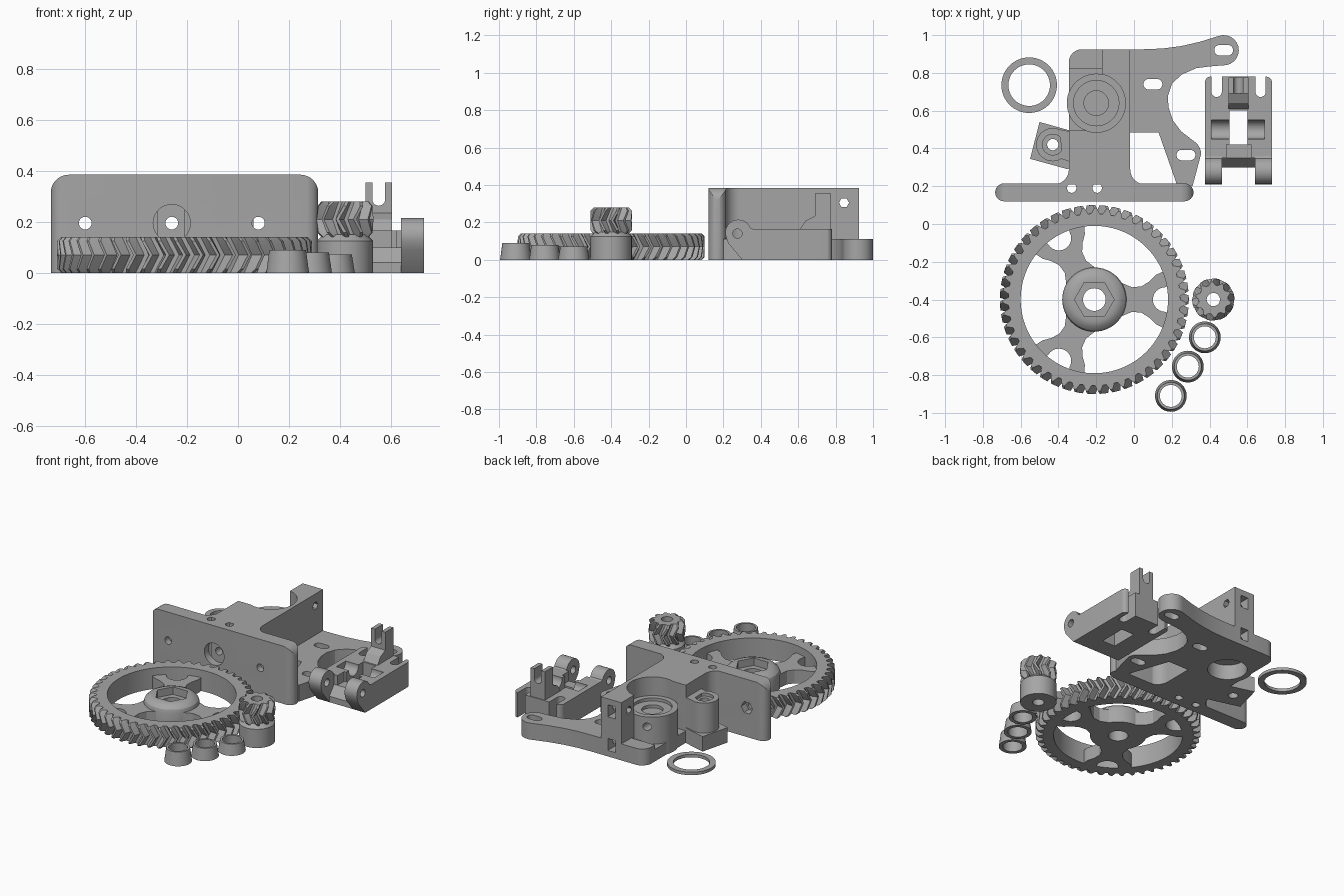
import bpy, bmesh
from math import sin, cos, pi, radians
from mathutils import Vector, Matrix

cube = bpy.data.objects.get("Cube")
if cube:
    bpy.data.objects.remove(cube)

grey = bpy.data.materials.new("plain_grey")
grey.use_nodes = True
colour = (0.38, 0.38, 0.38, 1)
grey.diffuse_color = colour
grey.node_tree.nodes["Principled BSDF"].inputs["Base Color"].default_value = colour
parts = []


# --- helpers ---
def finish(name, bm):
    bmesh.ops.remove_doubles(bm, verts=bm.verts, dist=1e-5)
    bmesh.ops.recalc_face_normals(bm, faces=bm.faces)
    mesh = bpy.data.meshes.new(name)
    bm.to_mesh(mesh)
    bm.free()
    mesh.materials.clear()
    mesh.materials.append(grey)
    obj = bpy.data.objects.new(name, mesh)
    bpy.context.collection.objects.link(obj)
    parts.append(obj)
    return obj


def evaluated_mesh(obj):
    deps = bpy.context.evaluated_depsgraph_get()
    deps.update()
    return bpy.data.meshes.new_from_object(obj.evaluated_get(deps))


def arc(cx, cy, r, a0=0, a1=360, n=12):
    return [(cx + r * cos(radians(a0 + (a1 - a0) * i / n)),
             cy + r * sin(radians(a0 + (a1 - a0) * i / n))) for i in range(n + 1)]


def circle(cx, cy, r, n=40):
    return arc(cx, cy, r, n=n)[:-1]


def slot(cx, cy, half, r):
    return arc(cx + half, cy, r, -90, 90) + arc(cx - half, cy, r, 90, 270)


def rect(x0, y0, x1, y1):
    return [(x0, y0), (x1, y0), (x1, y1), (x0, y1)]


def turned(points, degrees):
    return [(Matrix.Rotation(radians(degrees), 2) @ Vector(p))[:] for p in points]


def plate(name, loops, lo, hi, axis="z"):
    """Filled outline with holes, extruded from lo to hi along an axis."""
    curve = bpy.data.curves.new(name, "CURVE")
    curve.dimensions, curve.fill_mode, curve.extrude = "2D", "BOTH", (hi - lo) / 2
    for loop in loops:
        spline = curve.splines.new("POLY")
        spline.points.add(len(loop) - 1)
        for point, (a, b) in zip(spline.points, loop):
            point.co = (a, b, 0, 1)
        spline.use_cyclic_u = True
    temp = bpy.data.objects.new(name, curve)
    bpy.context.collection.objects.link(temp)
    mesh = evaluated_mesh(temp)
    bpy.data.objects.remove(temp)
    bm = bmesh.new()
    bm.from_mesh(mesh)
    bpy.data.meshes.remove(mesh)
    for v in bm.verts:
        a, b, c = v.co.x, v.co.y, v.co.z + (lo + hi) / 2
        v.co = {"z": (a, b, c), "x": (c, a, b), "y": (a, c, b)}[axis]
    return finish(name, bm)


def revolve(name, centre, profile, steps=48):
    bm = bmesh.new()
    verts = [bm.verts.new((r, 0, z)) for r, z in profile]
    edges = [bm.edges.new((verts[i - 1], verts[i])) for i in range(len(verts))
             if profile[i - 1][0] + profile[i][0] > 0]
    bmesh.ops.spin(bm, geom=verts + edges, cent=(0, 0, 0), axis=(0, 0, 1),
                   angle=2 * pi, steps=steps)
    bmesh.ops.translate(bm, verts=bm.verts, vec=(*centre, 0))
    return finish(name, bm)


def boolean(obj, cutter, operation="DIFFERENCE"):
    mod = obj.modifiers.new("cut", "BOOLEAN")
    mod.object, mod.operation, mod.solver = cutter, operation, "EXACT"
    mesh = evaluated_mesh(obj)
    obj.modifiers.clear()
    obj.data = mesh


def cut(targets, loops, lo, hi, axis="z", operation="DIFFERENCE"):
    for loop in loops:
        cutter = plate("cutter", [loop], lo, hi, axis)
        parts.remove(cutter)
        for obj in targets:
            boolean(obj, cutter, operation)
        bpy.data.objects.remove(cutter)


def herringbone(name, centre, teeth, tip, root, inner, z0, z1, twist, bevel):
    """Toothed ring whose teeth lean to the middle and back."""
    shape = [(0, root), (0.3, root), (0.55, tip), (0.75, tip)]
    h = z1 - z0
    levels = [(inner, z0, 0, 1), (tip - bevel, z0, 0, 0), (tip, z0 + bevel, bevel * 2 / h, 0),
              (tip, z0 + h / 2, 1, 0), (tip, z1 - bevel, bevel * 2 / h, 0),
              (tip - bevel, z1, 0, 0), (inner, z1, 0, 1)]
    bm = bmesh.new()
    rings = []
    for limit, z, lean, plain in levels:
        ring = []
        for i in range(teeth):
            for t, r in shape:
                a = 2 * pi * (i + t) / teeth + twist * lean
                r = limit if plain else min(r, limit)
                ring.append(bm.verts.new((centre[0] + r * cos(a), centre[1] + r * sin(a), z)))
        rings.append(ring)
    for k, low in enumerate(rings):
        high = rings[(k + 1) % len(rings)]
        for i in range(len(low)):
            bm.faces.new((low[i - 1], low[i], high[i], high[i - 1]))
    return finish(name, bm)


# --- large gear: toothed rim, forked spokes, hub with a hex pocket ---
gear = (-0.21, -0.40)
herringbone("large_gear_rim", gear, 47, 0.5, 0.455, 0.39, 0, 0.14, 0.08, 0.015)
edge = [(0.14, 0.09), (0.2, 0.065), (0.25, 0.07), (0.29, 0.095), (0.325, 0.13), (0.36, 0.147)]
far_edge = turned([(x, -y) for x, y in reversed(edge)], 120)
window = edge + arc(0, 0, 0.395, 22, 98, 24) + far_edge
fork = arc(0.375, 0, 0.065, 90, 270) + [(0.395, -0.075), (0.395, 0.075)]
loops = [circle(0, 0, 0.42, 64), circle(0, 0, 0.06)]
for turn in (0, 120, 240):
    loops += [turned(window, turn), turned(fork, turn)]
spokes = plate("large_gear_spokes", loops, 0, 0.09)
spokes.data.transform(Matrix.Translation((*gear, 0)))
hub = revolve("large_gear_hub", gear, [(0.06, 0), (0.17, 0), (0.17, 0.09), (0.163, 0.112),
                                       (0.145, 0.13), (0.12, 0.14), (0.06, 0.14)])
cut([hub], [circle(*gear, 0.105, 6)], 0.07, 0.2)

# --- small gear on its collar ---
pinion = (0.42, -0.40)
revolve("small_gear_collar", pinion, [(0.035, 0), (0.11, 0), (0.11, 0.125),
                                      (0.085, 0.15), (0.035, 0.15)])
herringbone("small_gear_teeth", pinion, 10, 0.112, 0.078, 0.035, 0.14, 0.28, -0.36, 0.018)

# --- tapered spacers and thin washer ---
for i, height in enumerate((0.09, 0.08, 0.072)):
    revolve(f"spacer_{i + 1}", (0.195 + 0.09 * i, -0.91 + 0.155 * i),
            [(0.06, 0), (0.084, 0), (0.072, height), (0.058, height)])
revolve("washer", (-0.555, 0.735), [(0.11, 0), (0.147, 0), (0.147, 0.02), (0.11, 0.02)], 64)

# --- front mounting plate ---
front = plate("front_plate", [[(-0.735, 0), (0.315, 0)] + arc(0.245, 0.315, 0.07, 0, 90)
                              + arc(-0.665, 0.315, 0.07, 90, 180)], 0.12, 0.215, "y")
cut([front], [slot(-0.21, 0.1675, 0.4775, 0.0475)], -0.1, 0.5, operation="INTERSECT")
cut([front], [circle(x, 0.195, 0.025, 24) for x in (-0.6, 0.08)], 0, 0.4, "y")
cut([front], [circle(x, 0.195, 0.042, 6) for x in (-0.6, 0.08)], 0.165, 0.4, "y")
cut([front], [circle(-0.26, 0.195, 0.073)], 0, 0.17, "y")
cut([front], [circle(x, 0.19, 0.025, 24) for x in (-0.33, -0.195)], -0.1, 0.5)

# --- main block with tower, bearing seat and low ledge ---
axle = (-0.2, 0.64)
block = plate("main_block", [arc(-0.425, 0.29, 0.08, -90, 0) + [(-0.345, 0.495), (-0.17, 0.495),
              (-0.17, 0.925), (-0.02, 0.925)] + arc(0.06, 0.29, 0.08, 180, 270)], 0, 0.385)
ledge = plate("low_ledge", [[(-0.345, 0.49), (-0.165, 0.49), (-0.165, 0.925)]
                            + arc(-0.275, 0.855, 0.07, 90, 180)], 0, 0.11)
cut([ledge], [rect(-0.4, 0.4, -0.1, 0.82)], 0.08, 0.2)
cut([block, ledge], [circle(*axle, 0.155, 48)], -0.1, 0.5)
seat = revolve("bearing_seat", axle, [(0, 0.1), (0.12, 0.1), (0.12, 0), (0.156, 0), (0.156, 0.26),
               (0.12, 0.26), (0.12, 0.24), (0.065, 0.24), (0.065, 0.22), (0, 0.22)])
cut([front, block, seat], [circle(-0.26, 0.195, 0.025, 24)], 0, 1, "y")
cut([block], [rect(-0.125, z - 0.04, -0.07, z + 0.04) for z in (0.305, 0.08)], 0.82, 1, "y")
cut([block], [circle(0.845, z, 0.027, 6) for z in (0.305, 0.08)], -0.3, 0.1, "x")

# --- hinge pillar and its tilted tab ---
hinge = (-0.43, 0.42)
plate("hinge_tab", [[(-0.5, 0.54), (-0.55, 0.345), (-0.35, 0.29), (-0.34, 0.3), (-0.34, 0.495)],
                    circle(*hinge, 0.03, 24)], 0, 0.1)
revolve("hinge_pillar", hinge, [(0.03, 0.05), (0.088, 0.05), (0.088, 0.3), (0.055, 0.3),
                                (0.055, 0.28), (0.03, 0.28)])
plate("hinge_bridge", [[(-0.39, 0.5), (-0.34, 0.49), (-0.34, 0.33), (-0.385, 0.345)]], 0.09, 0.3)

# --- motor flange with two slotted arms ---
outline = ([(-0.03, 0.485), (0.13, 0.485), (0.23, 0.2), (0.31, 0.2)]
           + arc(0.275, 0.37, 0.08, 0, 50)
           + [(0.25, 0.49), (0.205, 0.55), (0.182, 0.62), (0.18, 0.68), (0.2, 0.74),
              (0.25, 0.79), (0.33, 0.825), (0.41, 0.835)]
           + arc(0.475, 0.92, 0.08, -80, 110)
           + [(0.35, 0.965), (0.25, 0.942), (0.15, 0.929), (0.05, 0.925), (-0.03, 0.925)])
plate("motor_flange", [outline] + [slot(x, y, 0.022, 0.028) for x, y in
                                   ((0.475, 0.92), (0.1, 0.74), (0.275, 0.365))], 0, 0.11)

# --- idler lever: body, ears and notched upright ---
notches = []
for x in (0.67, 0.4375):
    notches += [(x + 0.0275, 0.78)] + arc(x, 0.70, 0.0275, 0, -180) + [(x - 0.0275, 0.78)]
idler = plate("idler_body", [[(0.375, 0.30), (0.73, 0.30)] + arc(0.70, 0.75, 0.03, 0, 85, 6)
                             + notches + arc(0.405, 0.75, 0.03, 95, 180, 6),
                             rect(0.505, 0.42, 0.6, 0.6)], 0, 0.165)
cut([idler], [circle(0.5, 0.16, 0.05)], 0.41, 0.69, "x")
cut([idler], [[(0.2, 0.04), (0.3, 0.04), (0.35, 0.1), (0.35, 0.3), (0.2, 0.3)]], 0.465, 0.64, "x")
cut([idler], [rect(0.49, 0.345, 0.62, 0.421)], 0.1, 0.3)
for side, x in (("right", 0.375), ("left", 0.64)):
    plate(f"idler_ear_{side}", [arc(0.28, 0.145, 0.07, 20, 200) + [(0.225, 0.09), (0.3, 0),
          (0.38, 0), (0.38, 0.16)], circle(0.275, 0.14, 0.025, 24)], x, x + 0.09, "x")
upright = plate("idler_upright", [[(0.60, 0.15), (0.775, 0.15), (0.775, 0.355), (0.69, 0.355),
                                   (0.69, 0.235), (0.64, 0.21)]], 0.5, 0.605, "x")
cut([upright], [arc(0.5525, 0.288, 0.025, 180, 360) + [(0.5775, 0.5), (0.5275, 0.5)]], 0, 1, "y")

# --- shading ---
bpy.ops.object.select_all(action="DESELECT")
for obj in parts:
    obj.select_set(True)
bpy.context.view_layer.objects.active = parts[0]
bpy.ops.object.shade_smooth_by_angle(angle=radians(25))
